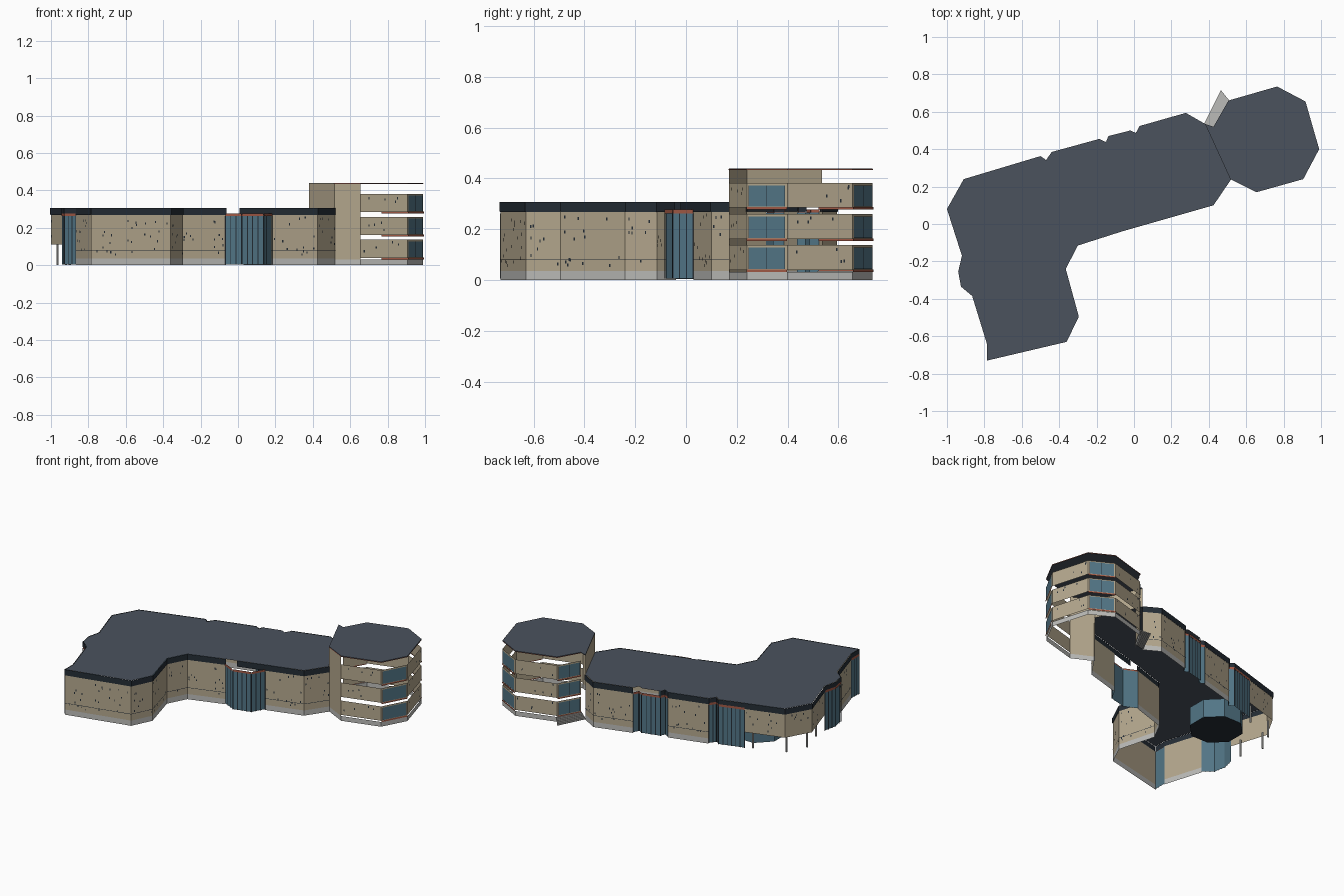
import bpy, bmesh, math, random
from mathutils import Vector

if "Cube" in bpy.data.objects:
    bpy.data.objects.remove(bpy.data.objects["Cube"])
random.seed(4)

def mat(name, r, g, b):
    m = bpy.data.materials.new(name)
    m.diffuse_color = (r, g, b, 1)
    m.use_nodes = True
    m.node_tree.nodes["Principled BSDF"].inputs["Base Color"].default_value = m.diffuse_color
    return m

BEIGE = mat("beige_wall", .46, .39, .27)
DARK = mat("dark_trim", .018, .026, .036)
SLATE = mat("slate_roof", .07, .085, .11)
GLASS = mat("blue_glass", .085, .18, .24)
RED = mat("red_trim", .36, .10, .06)
STONE = mat("pale_base", .5, .5, .48)

def finish(name, bm, m):
    me = bpy.data.meshes.new(name)
    bm.to_mesh(me)
    bm.free()
    ob = bpy.data.objects.new(name, me)
    bpy.context.collection.objects.link(ob)
    me.materials.append(m)
    return ob

def quad(bm, a, b, z0, z1):
    bm.faces.new([bm.verts.new(p) for p in
                  ((*a, z0), (*b, z0), (*b, z1), (*a, z1))])

def outward(a, b):
    d = Vector(b) - Vector(a)
    return Vector((-d.y, d.x)).normalized()

# Wall sheets following one or more open paths, pushed outwards by off
def walls(name, paths, z0, z1, m, off=0.0):
    bm = bmesh.new()
    for path in paths:
        for a, b in zip(path, path[1:]):
            n = outward(a, b) * off
            quad(bm, Vector(a) + n, Vector(b) + n, z0, z1)
    return finish(name, bm, m)

# Flat slab from an outline
def slab(name, pts, z, h, m):
    bm = bmesh.new()
    f = bm.faces.new([bm.verts.new((x, y, z)) for x, y in pts])
    if h:
        r = bmesh.ops.extrude_face_region(bm, geom=[f])
        vs = [v for v in r["geom"] if isinstance(v, bmesh.types.BMVert)]
        bmesh.ops.translate(bm, verts=vs, vec=(0, 0, h))
    bmesh.ops.recalc_face_normals(bm, faces=bm.faces)
    return finish(name, bm, m)

# Thin upright bars along glazed paths
def mullions(name, paths, z0, z1, step=.03, w=.0025):
    bm = bmesh.new()
    for path in paths:
        for a, b in zip(path, path[1:]):
            a, b = Vector(a), Vector(b)
            n = max(1, round((b - a).length / step))
            t = (b - a).normalized() * w
            o = outward(a, b) * .004
            for i in range(n + 1):
                p = a.lerp(b, i / n)
                quad(bm, p - t + o, p + t + o, z0, z1)
    return finish(name, bm, DARK)

# Small scattered slots in the walls
def slots(name, paths, z0, z1, density):
    bm = bmesh.new()
    for path in paths:
        for a, b in zip(path, path[1:]):
            a, b = Vector(a), Vector(b)
            t = (b - a).normalized() * .003
            o = outward(a, b) * .002
            for i in range(int((b - a).length * density)):
                p = a.lerp(b, random.uniform(.04, .96)) + o
                z = random.uniform(z0, z1)
                quad(bm, p - t, p + t, z, z + .012)
    return finish(name, bm, DARK)

# Main wing outline, clockwise from the west corner
P = [(-1, .08), (-.91, .24), (-.66, .315), (-.5, .363), (-.47, .342), (-.44, .385),
     (-.185, .455), (-.15, .438), (-.137, .47), (-.02, .5), (.01, .487), (.03, .524),
     (.277, .594), (.38, .535), (.52, .24), (.425, .1), (.18, .03), (-.065, -.04),
     (-.3, -.115), (-.365, -.24), (-.295, -.495), (-.36, -.63), (-.785, -.73),
     (-.785, -.645), (-.865, -.385), (-.925, -.335), (-.94, -.255), (-.92, -.17)]
seg = lambda i, j: P[i:j + 1]
front_bay = [P[16], (.135, -.05), (.02, -.08), P[17]]
solid = [seg(5, 6), seg(11, 13), seg(14, 16), seg(17, 22), seg(23, 24)]
raised = [[P[27], P[0], P[1], P[2]]]
glazed = [seg(2, 5), seg(6, 11), front_bay, seg(22, 23), seg(24, 27)]

# Main wing
walls("wing_base", solid, 0, .035, STONE)
walls("wing_walls", solid, .035, .27, BEIGE)
walls("raised_walls", raised, .11, .27, BEIGE)
walls("bay_glass", glazed, .005, .265, GLASS)
walls("bay_red_trim", glazed, .262, .277, RED, .004)
mullions("bay_mullions", glazed, .005, .262)
slots("wing_slots", solid, .05, .25, 55)
slots("raised_slots", raised, .13, .25, 40)
walls("wall_joint", solid, .078, .081, DARK, .0015)
fascia = [seg(0, 8), seg(11, 13), seg(14, 16), [P[16], (.01, -.018)],
          seg(17, 27) + [P[0]]]
walls("roof_fascia", fascia, .268, .307, DARK, .003)
mullions("fascia_ribs", fascia, .27, .307, .06)
slab("wing_roof", P, .306, 0, SLATE)

# Glazed octagonal lobby and posts under the raised corner
lobby = [(-.60 + .17 * math.cos(math.radians(22.5 - 45 * i)),
          .07 + .17 * math.sin(math.radians(22.5 - 45 * i))) for i in range(8)]
walls("lobby_glass", [lobby + lobby[:1]], .004, .13, GLASS)
slab("lobby_floor", lobby, .004, 0, DARK)
for i, (x, y) in enumerate([(-.92, -.08), (-.965, .08), (-.9, .21), (-.7, .28)]):
    bpy.ops.mesh.primitive_cylinder_add(vertices=8, radius=.006, depth=.115,
                                        location=(x, y, .0575))
    post = bpy.context.object
    post.name = f"corner_post_{i}"
    post.data.materials.append(STONE)

# Octagonal tower, clockwise from the north-west
A, B, C, D = (.505, .66), (.765, .735), (.917, .655), (.99, .4)
E, F, G, H = (.905, .24), (.655, .17), (.515, .24), (.425, .52)
ring = [[H, A, B, C, D, E, F]]
windows = [[H, A], [B, C], [D, E]]
walls("tower_base", ring + [[F, G]], 0, .032, STONE)
for k, z in enumerate((.04, .162, .285)):
    walls(f"tower_band_{k}", ring, z, z + .097, BEIGE)
    panes = []
    for a, b in windows:
        a, b = Vector(a), Vector(b)
        panes.append([a.lerp(b, .06), a.lerp(b, .94)])
    walls(f"tower_window_{k}", panes, z + .004, z + .088, GLASS, .003)
    mullions(f"tower_mullions_{k}", panes, z + .004, z + .088, .07, .0015)
    walls(f"tower_red_sill_{k}", windows, z - .008, z + .002, RED, .004)
    slots(f"tower_slots_{k}", [[A, B], [C, D], [E, F]], z + .01, z + .08, 18)
walls("tower_side_wall", [[F, G]], .032, .436, BEIGE)
walls("tower_upper_wall", [[G, P[13]]], .306, .436, BEIGE)
top = [A, B, C, D, E, F, G, P[13], H]
slab("tower_roof", top, .435, .005, SLATE)
walls("tower_roof_edge", [[H, A, B, C, D, E, F, G]], .434, .438, RED, .002)

# Entrance steps between wing and tower
a0, a1, b0, b1 = map(Vector, ((.425, .515), (.508, .662), (.375, .535), (.465, .715)))
for i in range(6):
    t, u = i / 6, (i + 1) / 6
    slab(f"step_{i}", [a0.lerp(b0, t), a1.lerp(b1, t), a1.lerp(b1, u), a0.lerp(b0, u)],
         .03 - .005 * i, .005, STONE)
